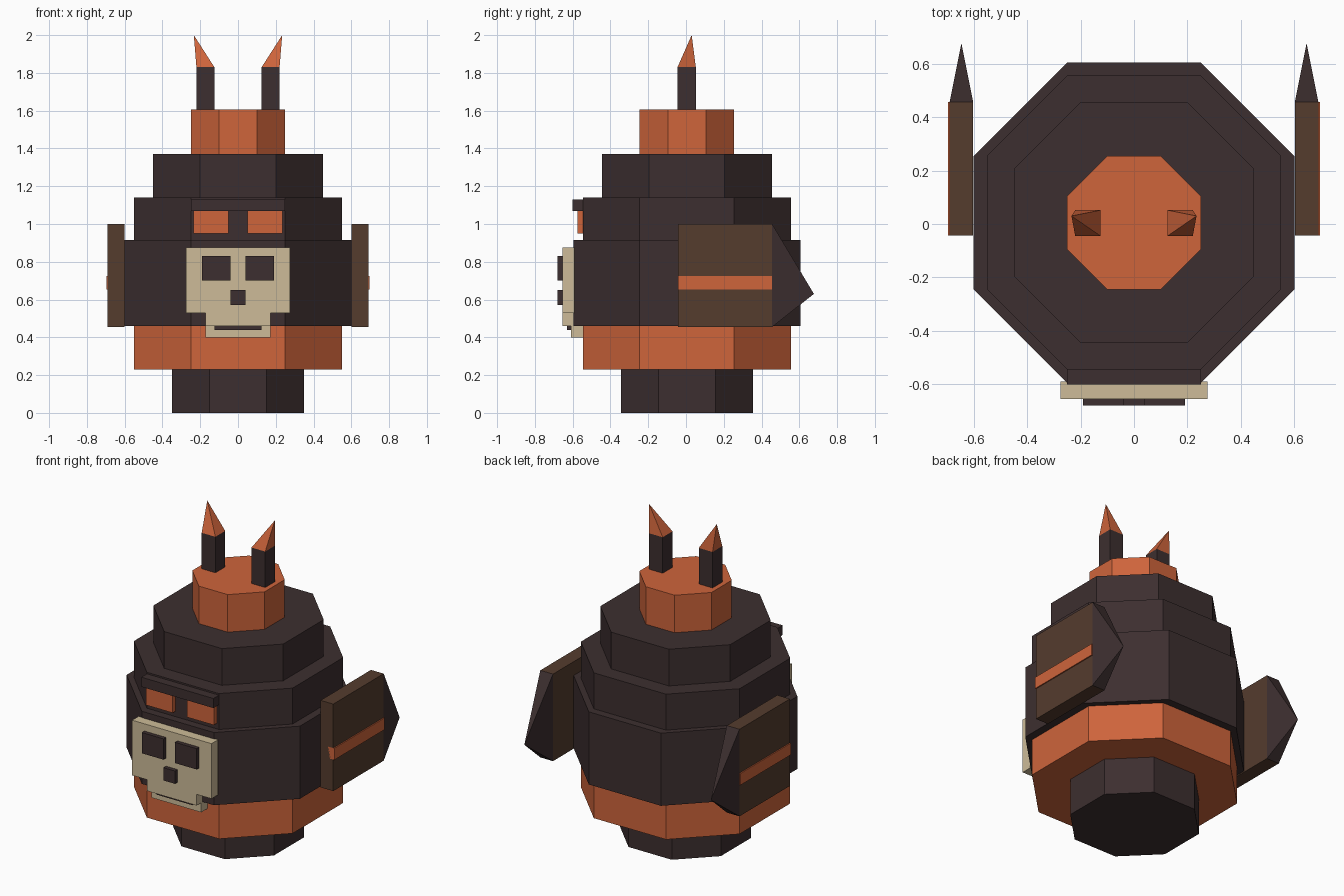
import bpy
import bmesh

old = bpy.data.objects.get("Cube")
if old:
    bpy.data.objects.remove(old, do_unlink=True)


def material(name, rgb):
    m = bpy.data.materials.new(name)
    m.use_nodes = True
    m.diffuse_color = (*rgb, 1)
    m.node_tree.nodes["Principled BSDF"].inputs["Base Color"].default_value = (*rgb, 1)
    return m


DARK = material("dark_brown", (0.046, 0.028, 0.029))
ORANGE = material("burnt_orange", (0.62, 0.128, 0.044))
BROWN = material("wing_brown", (0.089, 0.045, 0.027))
BONE = material("bone", (0.61, 0.50, 0.315))


def build(name, bm, mat):
    bmesh.ops.recalc_face_normals(bm, faces=bm.faces)
    mesh = bpy.data.meshes.new(name)
    bm.to_mesh(mesh)
    bm.free()
    mesh.materials.append(mat)
    obj = bpy.data.objects.new(name, mesh)
    bpy.context.collection.objects.link(obj)
    return obj


def box(name, x, y, z, mat):
    """Box from (low, high) ranges along each axis."""
    bm = bmesh.new()
    bmesh.ops.create_cube(bm, size=1)
    for v in bm.verts:
        v.co = [r[0] if c < 0 else r[1] for c, r in zip(v.co, (x, y, z))]
    return build(name, bm, mat)


def tier(name, radius, flat, low, high, mat):
    """Eight-sided block with axis-aligned sides of half-width flat."""
    r, f = radius, flat
    outline = [(r, -f), (r, f), (f, r), (-f, r), (-r, f), (-r, -f), (-f, -r), (f, -r)]
    bm = bmesh.new()
    base = bm.faces.new([bm.verts.new((x, y + 0.005, low)) for x, y in outline])
    top = bmesh.ops.extrude_face_region(bm, geom=[base], use_keep_orig=True)
    for v in top["geom"]:
        if isinstance(v, bmesh.types.BMVert):
            v.co.z = high
    return build(name, bm, mat)


def spike(name, corners, tip, mat):
    """Four-sided point on a rectangular base."""
    bm = bmesh.new()
    ring = [bm.verts.new(c) for c in corners]
    apex = bm.verts.new(tip)
    bm.faces.new(ring)
    for i in range(4):
        bm.faces.new((ring[i], ring[(i + 1) % 4], apex))
    return build(name, bm, mat)


def span(side, a, b):
    return tuple(sorted((side * a, side * b)))


# Stacked body
tier("foot", 0.35, 0.15, 0, 0.23, DARK)
tier("lower_band", 0.55, 0.25, 0.23, 0.46, ORANGE)
tier("belly", 0.60, 0.25, 0.46, 0.915, DARK)
tier("head", 0.55, 0.25, 0.915, 1.14, DARK)
tier("crown", 0.45, 0.20, 1.14, 1.37, DARK)
tier("cap", 0.25, 0.10, 1.37, 1.605, ORANGE)

# Face plate
box("mask", (-0.275, 0.275), (-0.655, -0.59), (0.53, 0.875), BONE)
box("upper_lip", (-0.172, 0.172), (-0.655, -0.59), (0.46, 0.53), BONE)
box("jaw", (-0.172, 0.172), (-0.61, -0.54), (0.40, 0.46), BONE)
box("mouth", (-0.125, 0.125), (-0.63, -0.60), (0.44, 0.465), DARK)
box("nose", (-0.04, 0.04), (-0.68, -0.65), (0.57, 0.65), DARK)
box("brow", (-0.25, 0.25), (-0.60, -0.54), (1.07, 1.13), DARK)

# Paired parts
for side, label in ((1, "left"), (-1, "right")):
    box(label + "_mask_eye", span(side, 0.04, 0.19), (-0.68, -0.65), (0.70, 0.83), DARK)
    box(label + "_eye", span(side, 0.05, 0.235), (-0.575, -0.54), (0.95, 1.07), ORANGE)

    hx, hy = span(side, 0.125, 0.22), (-0.045, 0.052)
    box(label + "_horn", hx, hy, (1.60, 1.83), DARK)
    corners = [(hx[i], hy[j], 1.83) for i, j in ((0, 0), (1, 0), (1, 1), (0, 1))]
    spike(label + "_horn_tip", corners, (side * 0.234, 0.03, 2.0), ORANGE)

    wx, wz = span(side, 0.602, 0.69), (0.455, 1.0)
    box(label + "_wing", wx, (-0.043, 0.456), wz, BROWN)
    box(label + "_wing_stripe", span(side, 0.65, 0.697), (-0.043, 0.456), (0.652, 0.725), ORANGE)
    corners = [(wx[i], 0.456, wz[j]) for i, j in ((0, 0), (1, 0), (1, 1), (0, 1))]
    spike(label + "_wing_tip", corners, (side * 0.646, 0.677, 0.63), DARK)
